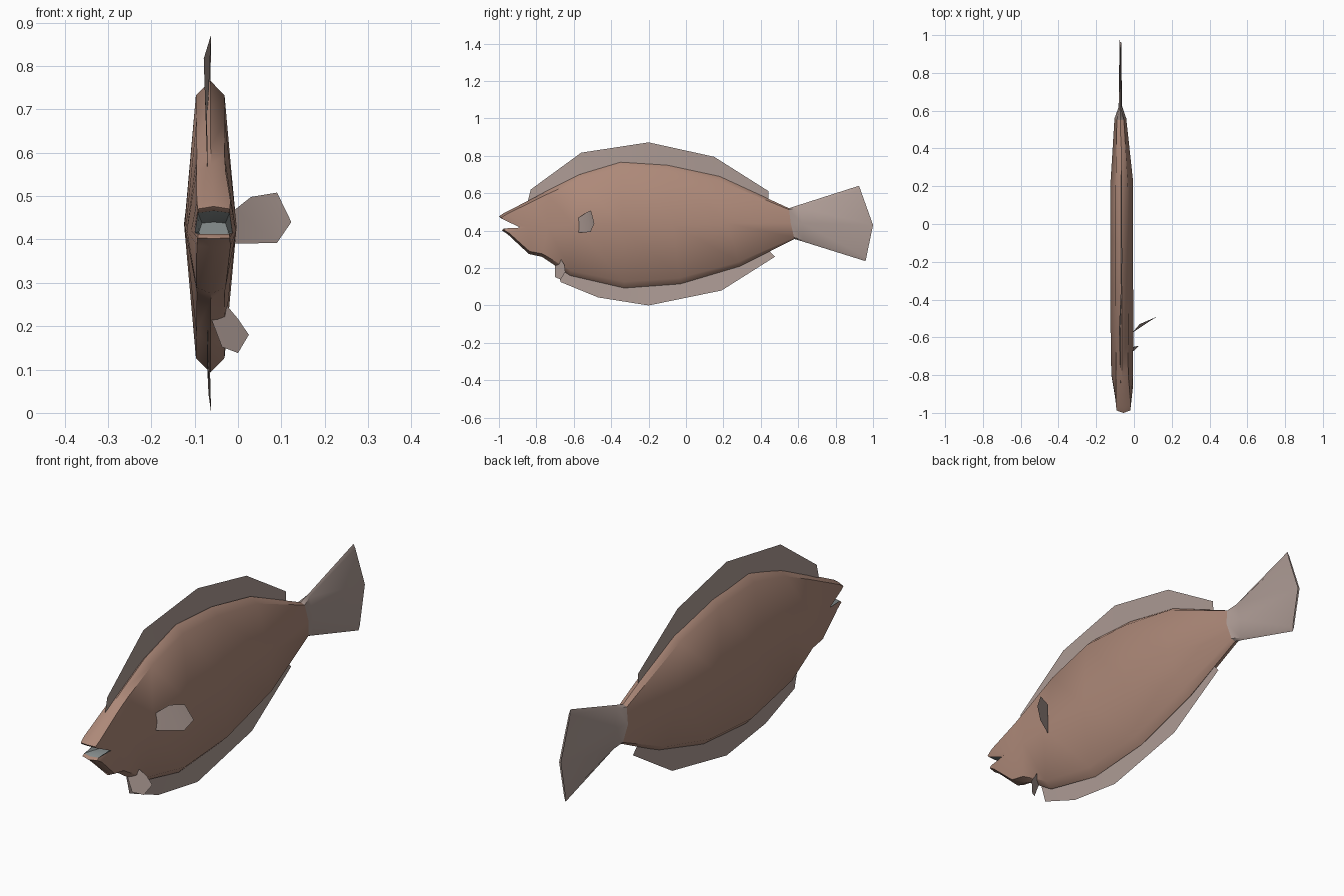
import bpy, bmesh, math
from mathutils import Vector

if "Cube" in bpy.data.objects:
    bpy.data.objects.remove(bpy.data.objects["Cube"])


def material(name, rgb):
    m = bpy.data.materials.new(name)
    m.diffuse_color = (*rgb, 1)
    m.use_nodes = True
    m.node_tree.nodes["Principled BSDF"].inputs["Base Color"].default_value = m.diffuse_color
    return m


SKIN = material("skin", (0.42, 0.25, 0.19))
FIN = material("fin", (0.42, 0.33, 0.30))
MOUTH = material("mouth", (0.25, 0.28, 0.28))


def finish(bm, name, mats, angle):
    me = bpy.data.meshes.new(name)
    bm.to_mesh(me)
    bm.free()
    ob = bpy.data.objects.new(name, me)
    bpy.context.collection.objects.link(ob)
    for m in mats:
        me.materials.append(m)
    bpy.ops.object.select_all(action='DESELECT')
    ob.select_set(True)
    bpy.context.view_layer.objects.active = ob
    bpy.ops.object.shade_smooth_by_angle(angle=math.radians(angle))
    return ob


def ring(cx, w, shoulder, top, side, bottom):
    """Eight-sided section from (y, z) at its top, flank and bottom."""
    t, s, b = (Vector((0, *p)) for p in (top, side, bottom))
    up, low = s.lerp(t, 0.9), s.lerp(b, 0.9)
    k = w * shoulder
    pts = [(0, t), (k, up), (w, s), (k, low), (0, b), (-k, low), (-w, s), (-k, up)]
    return [p + Vector((cx + x, 0, 0)) for x, p in pts]


def loft(name, stations, mats, inner=0, angle=50):
    """Skin the sections and cap both ends; the first 'inner' spans use mats[1]."""
    bm = bmesh.new()
    rings = [[bm.verts.new(p) for p in ring(*s)] for s in stations]
    for i, (a, b) in enumerate(zip(rings, rings[1:])):
        for j in range(8):
            k = (j + 1) % 8
            f = bm.faces.new((a[j], a[k], b[k], b[j]))
            f.material_index = 1 if i < inner else 0
    bm.faces.new(rings[0]).material_index = 1 if inner else 0
    bm.faces.new(rings[-1])
    bmesh.ops.recalc_face_normals(bm, faces=bm.faces)
    return finish(bm, name, mats, angle)


def edge_fin(name, rows):
    """Sheet between a base line in the body and an outer edge."""
    bm = bmesh.new()
    pairs = [(bm.verts.new((-0.07, by, bz)), bm.verts.new((x, y, z)))
             for by, bz, x, y, z in rows]
    for (a, b), (c, d) in zip(pairs, pairs[1:]):
        bm.faces.new((a, b, d, c))
    return finish(bm, name, [FIN], 30)


def side_fin(name, points):
    bm = bmesh.new()
    v = [bm.verts.new(p) for p in points]
    bm.faces.new((v[0], v[1], v[4], v[5]))
    bm.faces.new(v[1:5])
    return finish(bm, name, [FIN], 30)


# Body with open mouth, from the mouth's back wall out over the lips to the tail root
tail_root = (-0.072, 0.031, 0.6, (0.55, 0.52), (0.56, 0.44), (0.58, 0.355))
loft("body", [
    (-0.056, 0.034, 0.8, (-0.85, 0.44), (-0.85, 0.417), (-0.85, 0.395)),
    (-0.056, 0.043, 0.85, (-0.99, 0.466), (-0.885, 0.416), (-0.972, 0.412)),
    (-0.056, 0.046, 0.8, (-1.0, 0.476), (-0.872, 0.418), (-0.985, 0.402)),
    (-0.056, 0.052, 0.75, (-0.97, 0.496), (-0.85, 0.42), (-0.955, 0.382)),
    (-0.062, 0.056, 0.6, (-0.82, 0.572), (-0.81, 0.42), (-0.84, 0.275)),
    (-0.063, 0.058, 0.55, (-0.74, 0.615), (-0.74, 0.42), (-0.77, 0.26)),
    (-0.063, 0.06, 0.55, (-0.57, 0.70), (-0.60, 0.43), (-0.62, 0.16)),
    (-0.064, 0.06, 0.55, (-0.35, 0.766), (-0.34, 0.43), (-0.33, 0.093)),
    (-0.064, 0.06, 0.55, (-0.10, 0.75), (-0.07, 0.43), (-0.03, 0.115)),
    (-0.064, 0.06, 0.55, (0.18, 0.69), (0.22, 0.44), (0.29, 0.21)),
    tail_root,
], [SKIN, MOUTH], inner=1)

# Tail fin
loft("tail_fin", [
    tail_root,
    (-0.072, 0.009, 0.8, (0.60, 0.536), (0.62, 0.44), (0.63, 0.34)),
    (-0.072, 0.004, 0.8, (0.925, 0.64), (1.0, 0.43), (0.96, 0.237)),
], [FIN])

# Fins along the back and belly
edge_fin("dorsal_fin", [
    (-0.85, 0.54, -0.07, -0.83, 0.62),
    (-0.56, 0.68, -0.079, -0.56, 0.817),
    (-0.20, 0.74, -0.062, -0.20, 0.872),
    (0.14, 0.68, -0.063, 0.15, 0.795),
    (0.44, 0.55, -0.068, 0.44, 0.612),
])
edge_fin("anal_fin", [
    (-0.70, 0.23, -0.072, -0.67, 0.125),
    (-0.47, 0.15, -0.068, -0.47, 0.043),
    (-0.20, 0.12, -0.062, -0.20, 0.0),
    (0.19, 0.20, -0.064, 0.19, 0.08),
    (0.43, 0.31, -0.068, 0.475, 0.26),
])

# Fins on the right flank
side_fin("pectoral_fin", [
    (-0.008, -0.575, 0.468), (0.03, -0.53, 0.498), (0.09, -0.508, 0.508),
    (0.123, -0.49, 0.44), (0.09, -0.51, 0.392), (-0.008, -0.575, 0.39)])
side_fin("pelvic_fin", [
    (-0.063, -0.70, 0.22), (-0.028, -0.67, 0.25), (0.0, -0.65, 0.217),
    (0.025, -0.645, 0.18), (0.0, -0.67, 0.138), (-0.037, -0.70, 0.152)])
